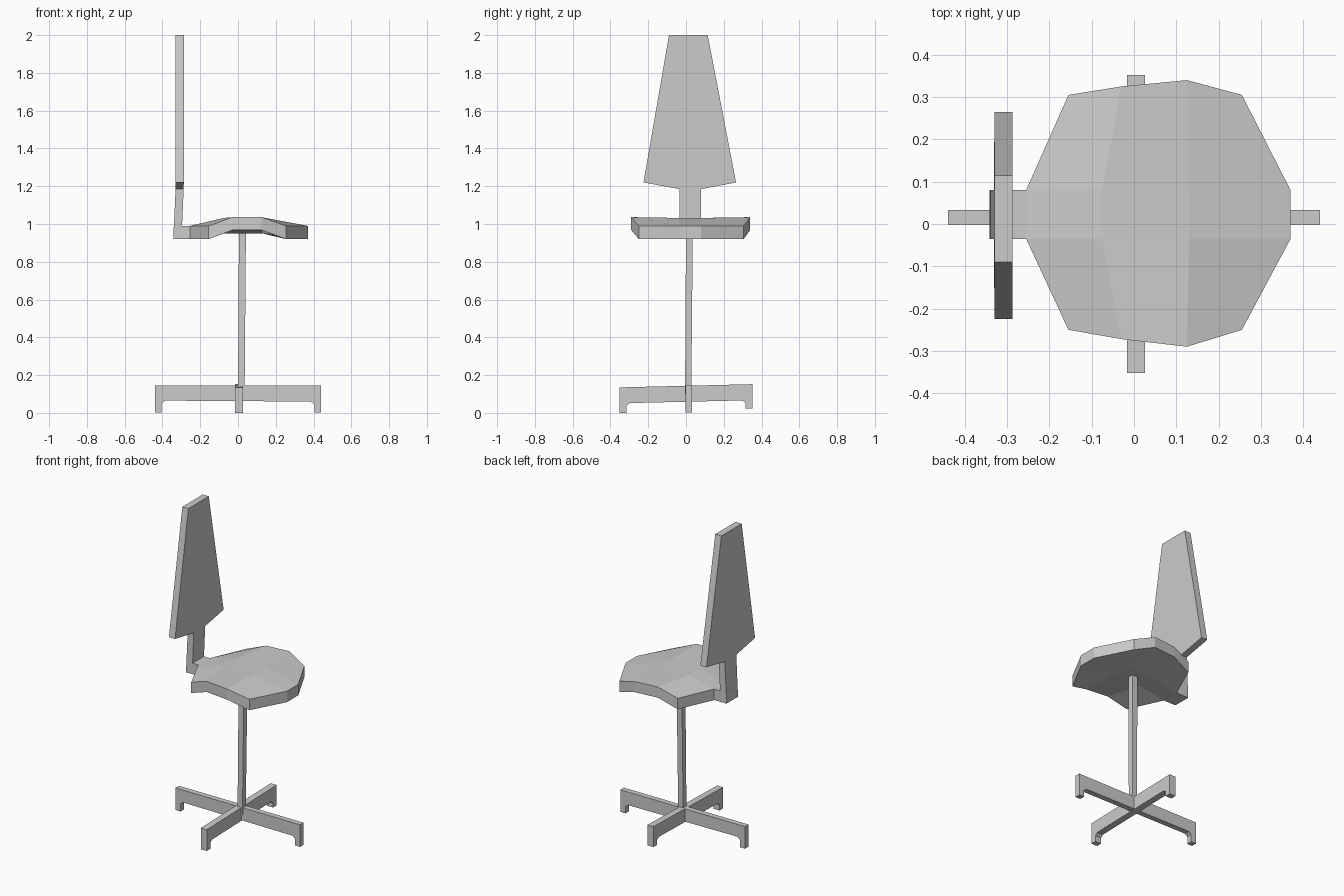
import bpy
import bmesh

cube = bpy.data.objects.get("Cube")
if cube:
    bpy.data.objects.remove(cube, do_unlink=True)

grey = bpy.data.materials.new("plain grey")
grey.use_nodes = True
grey.diffuse_color = (0.6, 0.6, 0.6, 1)
grey.node_tree.nodes["Principled BSDF"].inputs["Base Color"].default_value = (0.6, 0.6, 0.6, 1)


def finish(name, bm):
    """Turn a bmesh into a flat shaded grey object."""
    bmesh.ops.recalc_face_normals(bm, faces=bm.faces)
    mesh = bpy.data.meshes.new(name)
    bm.to_mesh(mesh)
    bm.free()
    mesh.materials.append(grey)
    bpy.context.collection.objects.link(bpy.data.objects.new(name, mesh))


def loft(name, start, end):
    """Join two matching outlines into a closed solid."""
    bm = bmesh.new()
    a = [bm.verts.new(p) for p in start]
    b = [bm.verts.new(p) for p in end]
    bm.faces.new(a)
    bm.faces.new(b[::-1])
    for i in range(len(a)):
        j = (i + 1) % len(a)
        bm.faces.new((a[i], a[j], b[j], b[i]))
    finish(name, bm)


def rect(x0, x1, y0, y1, z):
    return [(x0, y0, z), (x1, y0, z), (x1, y1, z), (x0, y1, z)]


# Saddle seat: four rows of four points, domed along x
LOW_Y, HIGH_Y = -0.035, 0.08
mid_x = (-0.255, -0.075, 0.13, 0.37)
rim_x = (-0.155, -0.03, 0.125, 0.255)
rows = [
    (rim_x, (-0.25, -0.272, -0.29, -0.25), 1.036, 0.968),
    (mid_x, (LOW_Y,) * 4, 1.032, 0.95),
    (mid_x, (HIGH_Y,) * 4, 1.032, 0.95),
    (rim_x, (0.305, 0.325, 0.34, 0.305), 1.036, 0.968),
]
bm = bmesh.new()
top, under = [], []
for xs, ys, crest, hollow in rows:
    heights = [(0.99, 0.92), (crest, hollow), (crest, hollow), (0.99, 0.92)]
    top.append([bm.verts.new((x, y, h[0])) for x, y, h in zip(xs, ys, heights)])
    under.append([bm.verts.new((x, y, h[1])) for x, y, h in zip(xs, ys, heights)])
for grid in (top, under):
    for r in range(3):
        for c in range(3):
            bm.faces.new((grid[r][c], grid[r][c + 1], grid[r + 1][c + 1], grid[r + 1][c]))
border = [(0, c) for c in range(3)] + [(r, 3) for r in range(3)]
border += [(3, c) for c in range(3, 0, -1)] + [(r, 0) for r in range(3, 0, -1)]
for (r, c), (s, d) in zip(border, border[1:] + border[:1]):
    bm.faces.new((top[r][c], top[s][d], under[s][d], under[r][c]))
finish("seat", bm)

# Arm from the seat to the backrest
loft("seat_arm", rect(-0.342, -0.255, LOW_Y, HIGH_Y, 0.92),
     rect(-0.34, -0.255, LOW_Y, HIGH_Y, 0.99))

# Backrest with its narrow neck, one outline in the y-z plane
outline = [(LOW_Y, 0.97), (HIGH_Y, 0.97), (HIGH_Y, 1.185), (0.265, 1.22),
           (0.115, 2.0), (-0.09, 2.0), (-0.225, 1.22), (LOW_Y, 1.185)]


def lean(z):
    return 0.01 * min(1, (z - 0.97) / 0.23)


loft("backrest", [(-0.34 + lean(z), y, z) for y, z in outline],
     [(-0.297 + lean(z), y, z) for y, z in outline])

# Slightly leaning central pole
loft("pole", rect(0.0, 0.035, -0.005, 0.028, 0.1), rect(0.005, 0.042, 0.0, 0.036, 0.965))


# Crossed base beams, each with a turned-down foot at both ends
def beam(ends, top_z, low_z, foot_z):
    a, b = ends
    w = 0.036
    return [(a, foot_z[0]), (a + w, foot_z[0]), (a + w, low_z[0] - 0.015),
            (a + 1.5 * w, low_z[0]), (b - 1.5 * w, low_z[1]),
            (b - w, low_z[1] - 0.015), (b - w, foot_z[1]), (b, foot_z[1]),
            (b, top_z[1]), (a, top_z[1] if a < -0.4 else top_z[0])]


side = beam((-0.44, 0.44), (0.147, 0.144), (0.065, 0.06), (0.003, 0.003))
loft("side_legs", [(u, -0.002, z) for u, z in side], [(u, 0.033, z) for u, z in side])
cross = beam((-0.352, 0.352), (0.135, 0.152), (0.052, 0.066), (0.0, 0.022))
loft("front_back_legs", [(-0.016, u, z) for u, z in cross], [(0.026, u, z) for u, z in cross])
